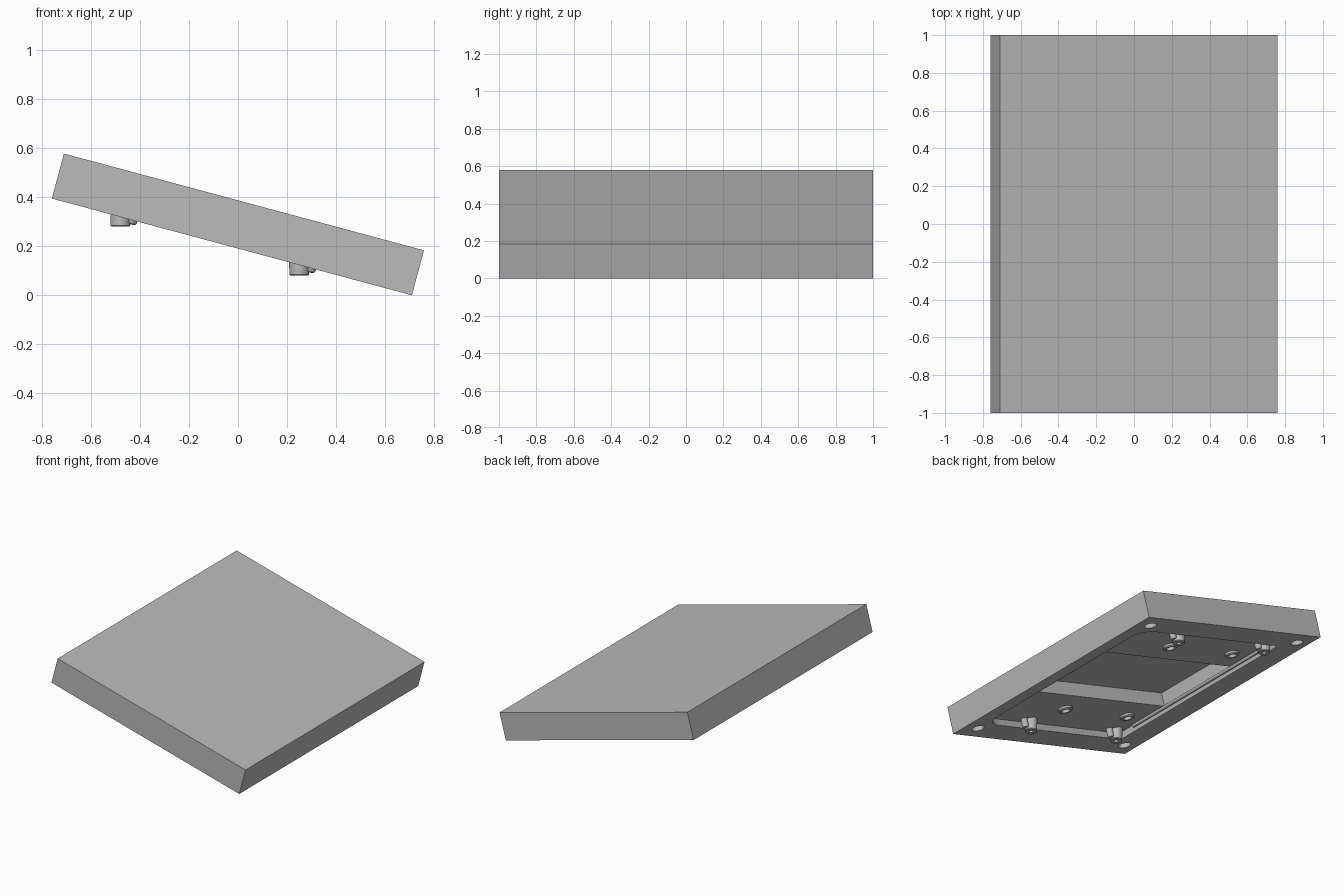
import bpy, bmesh, math
from mathutils import Matrix, Vector

if "Cube" in bpy.data.objects:
    bpy.data.objects.remove(bpy.data.objects["Cube"])

LENGTH, WIDTH, THICK = 1.522, 2.0, 0.19
FLOOR, DEEP = 0.045, 0.14          # recess and pocket depths
TILT = Matrix.Translation((-0.025, 0, 0.197)) @ Matrix.Rotation(math.atan2(0.395, 1.47), 4, 'Y')

grey = bpy.data.materials.new("plain_grey")
grey.use_nodes = True
colour = (0.5, 0.5, 0.5, 1)
grey.diffuse_color = colour
grey.node_tree.nodes["Principled BSDF"].inputs["Base Color"].default_value = colour


def finish(name, bm, matrix=Matrix()):
    bmesh.ops.recalc_face_normals(bm, faces=bm.faces)
    mesh = bpy.data.meshes.new(name)
    bm.to_mesh(mesh)
    bm.free()
    mesh.materials.append(grey)
    obj = bpy.data.objects.new(name, mesh)
    obj.matrix_world = matrix
    bpy.context.collection.objects.link(obj)
    return obj


def box(name, low, high, matrix=Matrix(), corner=0):
    """Box between two corners; its +x upright edges may be rounded."""
    bm = bmesh.new()
    bmesh.ops.create_cube(bm, size=1)
    low, high = Vector(low), Vector(high)
    for v in bm.verts:
        v.co = (low + high) / 2 + v.co * (high - low)
    if corner:
        edges = [e for e in bm.edges
                 if all(v.co.x > high.x - 0.001 for v in e.verts)
                 and abs(e.verts[0].co.y - e.verts[1].co.y) < 0.001]
        bmesh.ops.bevel(bm, geom=edges, offset=corner, segments=6, profile=0.5, affect='EDGES')
    return finish(name, bm, matrix)


def lathe(name, profile, matrix, sides=32):
    """Turn (radius, height) points round the z axis, closing both ends."""
    bm = bmesh.new()
    rings = [[bm.verts.new((r * math.cos(math.tau * i / sides), r * math.sin(math.tau * i / sides), z))
              for i in range(sides)] for r, z in profile]
    for a, b in zip(rings, rings[1:]):
        for i in range(sides):
            j = (i + 1) % sides
            bm.faces.new((a[i], a[j], b[j], b[i]))
    bm.faces.new(rings[0])
    bm.faces.new(rings[-1])
    obj = finish(name, bm, matrix)
    smooth(obj)
    return obj


def smooth(obj):
    bpy.ops.object.select_all(action='DESELECT')
    obj.select_set(True)
    bpy.context.view_layer.objects.active = obj
    bpy.ops.object.shade_smooth_by_angle(angle=math.radians(35))


def cut(target, cutter):
    mod = target.modifiers.new("cut", 'BOOLEAN')
    mod.operation, mod.solver, mod.object = 'DIFFERENCE', 'EXACT', cutter
    cutter.hide_render = True
    bpy.context.view_layer.objects.active = target
    bpy.ops.object.modifier_apply(modifier=mod.name)
    bpy.data.objects.remove(cutter)


# Tilted slab with a stepped recess underneath
slab = box("slab", (-LENGTH / 2, -WIDTH / 2, 0), (LENGTH / 2, WIDTH / 2, THICK))
cut(slab, box("recess_cutter", (-0.552, -0.8, -0.1), (0.65, 0.8, FLOOR), corner=0.12))
cut(slab, box("pocket_cutter", (-0.552, -0.34, -0.1), (0.56, 0.34, DEEP)))

# Round sockets in the four corners, and bores for the mounting rings
mounts = [(x, y) for x in (0.16, -0.39) for y in (-0.535, 0.535)]
for x in (0.645, -0.655):
    for y in (-0.88, 0.88):
        cut(slab, lathe("socket_cutter", [(0.042, -0.1), (0.042, 0.06)], Matrix.Translation((x, y, 0))))
for x, y in mounts:
    cut(slab, lathe("bore_cutter", [(0.028, -0.1), (0.028, 0.1)], Matrix.Translation((x, y, 0))))
slab.matrix_world = TILT
smooth(slab)

# Raised rings round the mounting bores
for x, y in mounts:
    lathe("mounting_ring", [(0.028, 0.08), (0.028, 0.025), (0.042, 0.025), (0.048, 0.032), (0.048, 0.05)],
          TILT @ Matrix.Translation((x, y, 0)))

# Upright feet with hollow tips, each with a small boss beside it
foot_profile = [(0.014, 0.03), (0.014, 0), (0.036, 0), (0.04, 0.004), (0.043, 0.1)]
boss_profile = [(0.01, -0.018), (0.018, -0.015), (0.022, -0.008), (0.022, FLOOR + 0.01)]
for x, z in ((0.25, 0.08), (-0.48, 0.28)):
    for y in (-0.755, 0.755):
        lathe("foot", foot_profile, Matrix.Translation((x, y, z)))
        lathe("foot_boss", boss_profile, TILT @ Matrix.Translation((x * 1.035 + 0.075, y, 0)))

# Slim rod along the high wall of the recess
lathe("wall_rod", [(0.012, -0.64), (0.012, 0.64)],
      TILT @ Matrix.Translation((-0.53, 0, 0.028)) @ Matrix.Rotation(math.pi / 2, 4, 'X'), 16)
